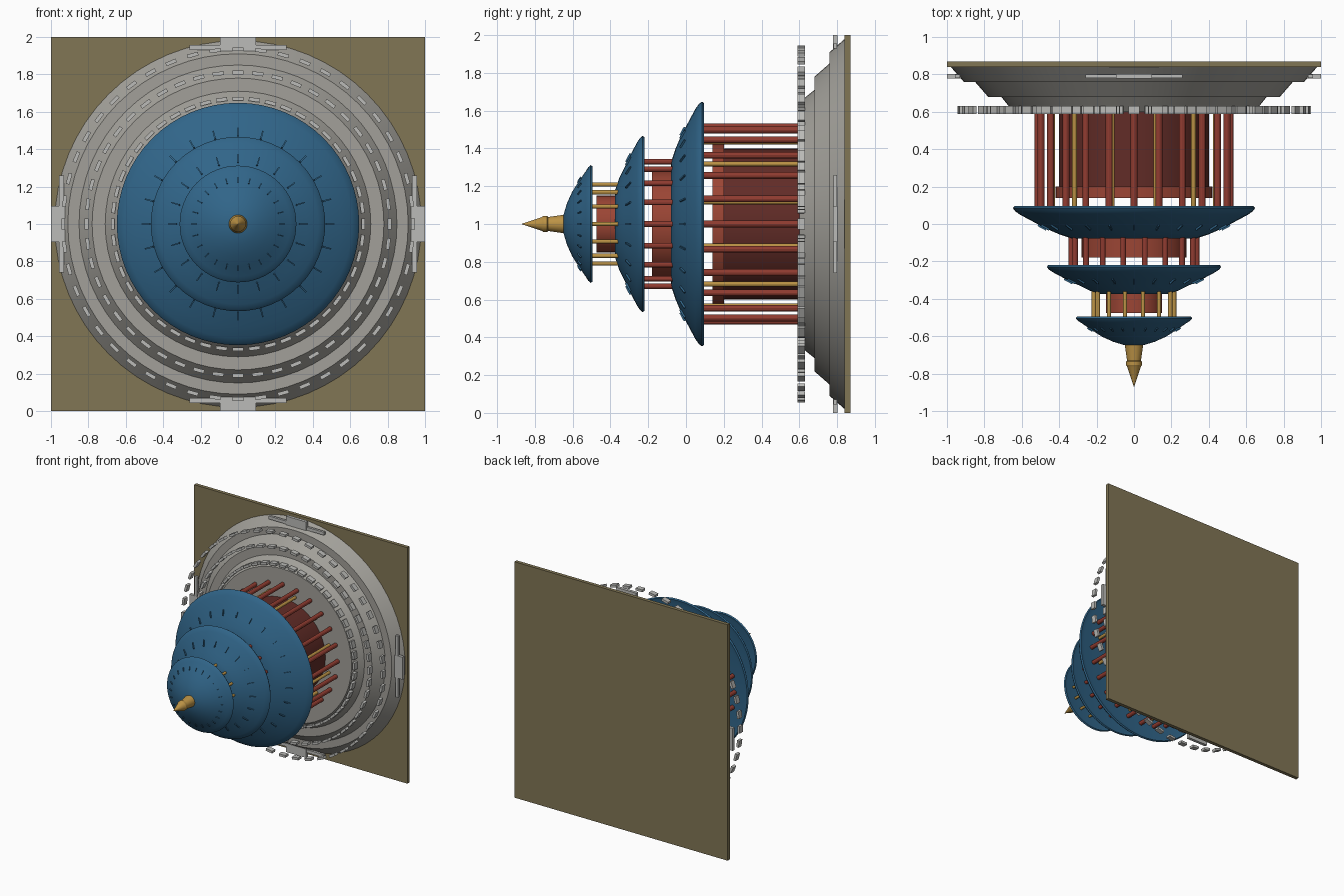
import bpy, bmesh, math
from mathutils import Matrix, Vector

if "Cube" in bpy.data.objects:
    bpy.data.objects.remove(bpy.data.objects["Cube"])

# Built around local z (height h), then tipped so the spire points to -y
TIP = Matrix.Translation((0, 0, 1)) @ Matrix.Rotation(math.radians(90), 4, 'X')


def material(name, rgb):
    m = bpy.data.materials.new(name)
    m.diffuse_color = (*rgb, 1)
    m.use_nodes = True
    m.node_tree.nodes["Principled BSDF"].inputs["Base Color"].default_value = m.diffuse_color
    return m


BLUE = material("roof_blue", (0.03, 0.13, 0.25))
RED = material("column_red", (0.28, 0.045, 0.03))
DARK = material("wall_red", (0.12, 0.025, 0.02))
WALL = material("drum_red", (0.33, 0.06, 0.035))
GOLD = material("gold", (0.5, 0.29, 0.06))
STONE = material("stone", (0.36, 0.35, 0.32))
PALE = material("pale_stone", (0.5, 0.5, 0.48))
EARTH = material("earth", (0.22, 0.18, 0.09))


def finish(name, bm, mat, smooth=True):
    bmesh.ops.recalc_face_normals(bm, faces=bm.faces)
    bm.transform(TIP)
    me = bpy.data.meshes.new(name)
    bm.to_mesh(me)
    bm.free()
    ob = bpy.data.objects.new(name, me)
    bpy.context.collection.objects.link(ob)
    me.materials.append(mat)
    if smooth:
        bpy.ops.object.select_all(action='DESELECT')
        ob.select_set(True)
        bpy.context.view_layer.objects.active = ob
        bpy.ops.object.shade_smooth_by_angle(angle=math.radians(25))
    return ob


def lathe(name, profile, mat, n=64):
    """Turn (radius, height) points into a capped solid."""
    bm = bmesh.new()
    rings = []
    for r, h in profile:
        rings.append([bm.verts.new((r * math.cos(2 * math.pi * i / n),
                                    r * math.sin(2 * math.pi * i / n), h)) for i in range(n)])
    for a, b in zip(rings, rings[1:]):
        for i in range(n):
            j = (i + 1) % n
            bm.faces.new((a[i], a[j], b[j], b[i]))
    bm.faces.new(rings[0])
    bm.faces.new(rings[-1])
    return finish(name, bm, mat)


def columns(name, count, ring, radius, h0, h1, mat, offset=0.0):
    bm = bmesh.new()
    for i in range(count):
        a = 2 * math.pi * (i + offset) / count
        m = Matrix.Translation((ring * math.cos(a), ring * math.sin(a), (h0 + h1) / 2))
        bmesh.ops.create_cone(bm, cap_ends=True, segments=12, radius1=radius,
                              radius2=radius, depth=h1 - h0, matrix=m)
    return finish(name, bm, mat)


def box_ring(name, count, ring, size, h, mat, tilt=0.0):
    """Boxes around a circle; size is (radial, tangential, height)."""
    bm = bmesh.new()
    for i in range(count):
        m = (Matrix.Rotation(2 * math.pi * i / count, 4, 'Z') @ Matrix.Translation((ring, 0, h))
             @ Matrix.Rotation(tilt, 4, 'Y') @ Matrix.Diagonal((*size, 1)))
        bmesh.ops.create_cube(bm, size=1, matrix=m)
    return finish(name, bm, mat, smooth=False)


# Square ground slab
bm = bmesh.new()
bmesh.ops.create_cube(bm, size=1, matrix=Matrix.Translation((0, 0, -0.855)) @ Matrix.Diagonal((2, 2, 0.03, 1)))
finish("ground_slab", bm, EARTH, smooth=False)

# Three sloping stone terraces
for k, (r0, r1, h0, h1) in enumerate([(0.98, 0.91, -0.84, -0.76),
                                      (0.85, 0.78, -0.76, -0.68),
                                      (0.71, 0.645, -0.68, -0.60)]):
    lathe(f"terrace_{k + 1}", [(r0, h0), (r1, h1)], STONE)

# Balustrade blocks
for k, (r, n) in enumerate([(0.935, 48), (0.81, 48), (0.67, 48)]):
    box_ring(f"balustrade_{k + 1}", n, r, (0.02, 0.06, 0.042), -0.61, PALE)

# Stairs and their landings on four sides
box_ring("stairs", 4, 0.963, (0.074, 0.19, 0.025), -0.79, PALE)
box_ring("stair_rails", 4, 0.943, (0.026, 0.52, 0.02), -0.79, PALE)

# Main hall
lathe("hall_wall", [(0.40, -0.60), (0.40, -0.14)], DARK, 48)
lathe("hall_lintel", [(0.42, -0.20), (0.42, -0.14)], WALL, 48)
columns("hall_outer_columns", 24, 0.515, 0.018, -0.61, -0.08, RED)
columns("hall_gold_columns", 12, 0.45, 0.013, -0.61, -0.08, GOLD, 0.5)

# Upper drums and columns
lathe("middle_drum", [(0.28, 0.07), (0.28, 0.18)], WALL, 48)
columns("middle_columns", 18, 0.335, 0.015, 0.05, 0.235, RED)
lathe("top_drum", [(0.15, 0.36), (0.15, 0.475)], WALL, 48)
columns("top_columns", 14, 0.215, 0.011, 0.34, 0.505, GOLD)

# Roofs, bottom to top
lathe("lower_roof", [(0.60, -0.085), (0.64, -0.095), (0.648, -0.085), (0.635, -0.068), (0.61, -0.05),
                     (0.55, -0.018), (0.47, 0.025), (0.40, 0.055), (0.33, 0.078), (0.0005, 0.08)], BLUE)
lathe("middle_roof", [(0.43, 0.228), (0.46, 0.22), (0.466, 0.23), (0.455, 0.244), (0.43, 0.26),
                      (0.37, 0.292), (0.29, 0.33), (0.24, 0.355), (0.18, 0.375), (0.0005, 0.378)], BLUE)
lathe("top_roof", [(0.28, 0.503), (0.305, 0.495), (0.312, 0.505), (0.30, 0.518), (0.28, 0.53),
                   (0.23, 0.565), (0.17, 0.603), (0.11, 0.63), (0.05, 0.648), (0.0005, 0.65)], BLUE)

# Small ribs on the roofs
box_ring("lower_roof_ribs", 24, 0.49, (0.05, 0.008, 0.016), 0.016, BLUE, 0.5)
box_ring("middle_roof_ribs", 20, 0.35, (0.05, 0.007, 0.014), 0.304, BLUE, 0.5)
box_ring("top_roof_ribs", 24, 0.235, (0.03, 0.006, 0.012), 0.563, BLUE, 0.55)

# Gilded spire
lathe("spire", [(0.05, 0.64), (0.037, 0.73), (0.042, 0.735), (0.042, 0.755),
                (0.036, 0.765), (0.0005, 0.87)], GOLD, 32)
